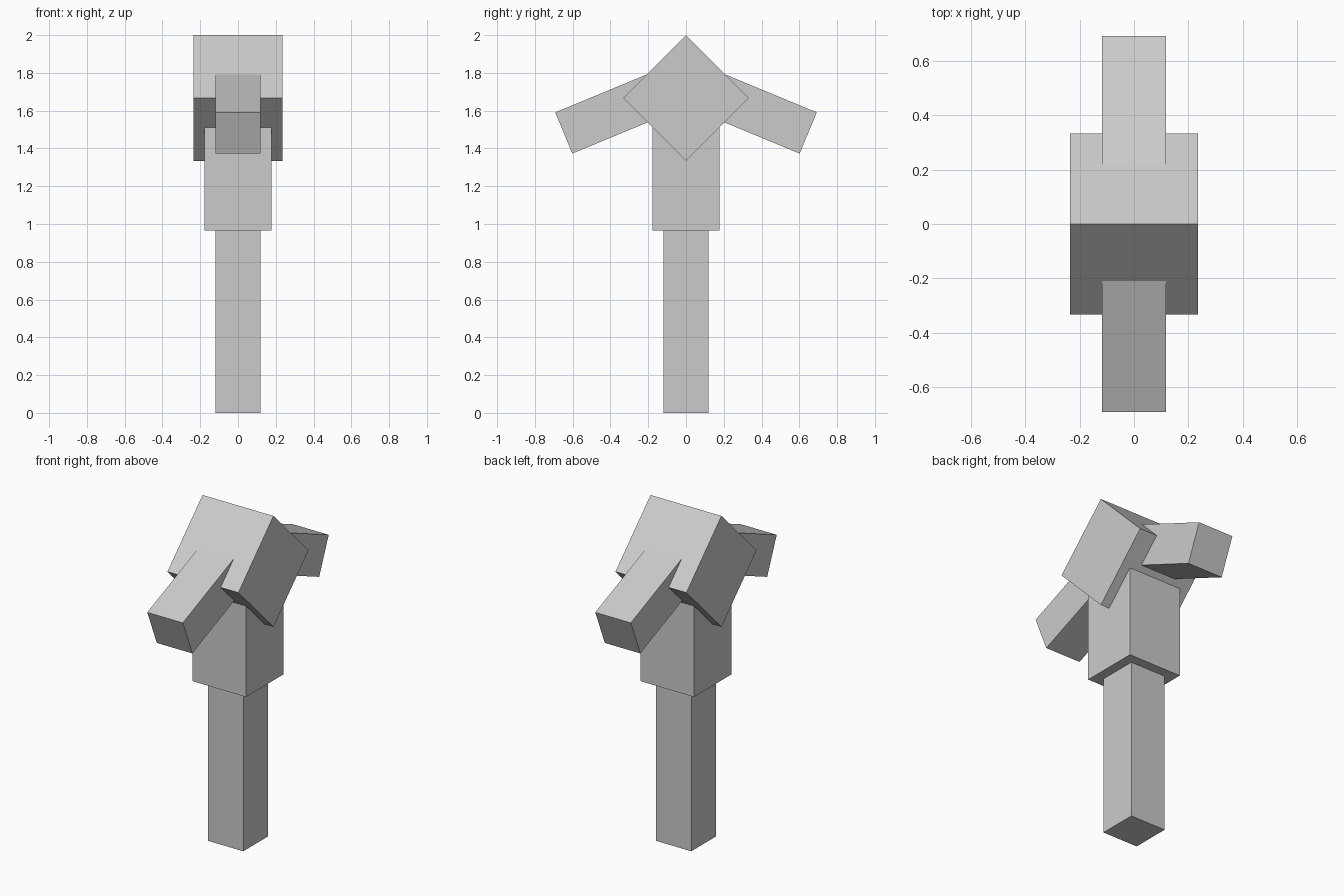
import bpy
from math import radians, sin, cos
from mathutils import Vector

if "Cube" in bpy.data.objects:
    bpy.data.objects.remove(bpy.data.objects["Cube"], do_unlink=True)

# Single plain grey
grey = bpy.data.materials.new("light_grey")
grey.use_nodes = True
colour = (0.6, 0.6, 0.6, 1)
grey.diffuse_color = colour
grey.node_tree.nodes["Principled BSDF"].inputs["Base Color"].default_value = colour


def block(name, size, centre, tilt=0):
    """Box with its size baked in, tilted about the x axis."""
    bpy.ops.mesh.primitive_cube_add(size=1, location=centre)
    obj = bpy.context.object
    obj.name = name
    obj.scale = size
    bpy.ops.object.transform_apply(location=False, rotation=False, scale=True)
    obj.rotation_euler.x = tilt
    obj.data.materials.append(grey)
    return obj


UNIT = 0.236          # width of the post and arms
HEAD_Z = 1.667
BODY_BASE = 0.965

# Post and the wider body above it
block("post", (UNIT, UNIT, BODY_BASE), (0, 0, BODY_BASE / 2))
block("body", (0.354, 0.354, HEAD_Z - BODY_BASE), (0, 0, (HEAD_Z + BODY_BASE) / 2))

# Cube head standing on its edge
block("head", (0.471, 0.471, 0.471), (0, 0, HEAD_Z), radians(45))

# Drooping arms, front and back, rooted inside the head
DROOP, LENGTH = radians(22.5), 0.7
for name, side in (("front_arm", -1), ("back_arm", 1)):
    tip = Vector((0, side * 0.647, 1.482))
    inward = Vector((0, -side * cos(DROOP), sin(DROOP)))
    block(name, (UNIT, LENGTH, UNIT), tip + inward * LENGTH / 2, -side * DROOP)
